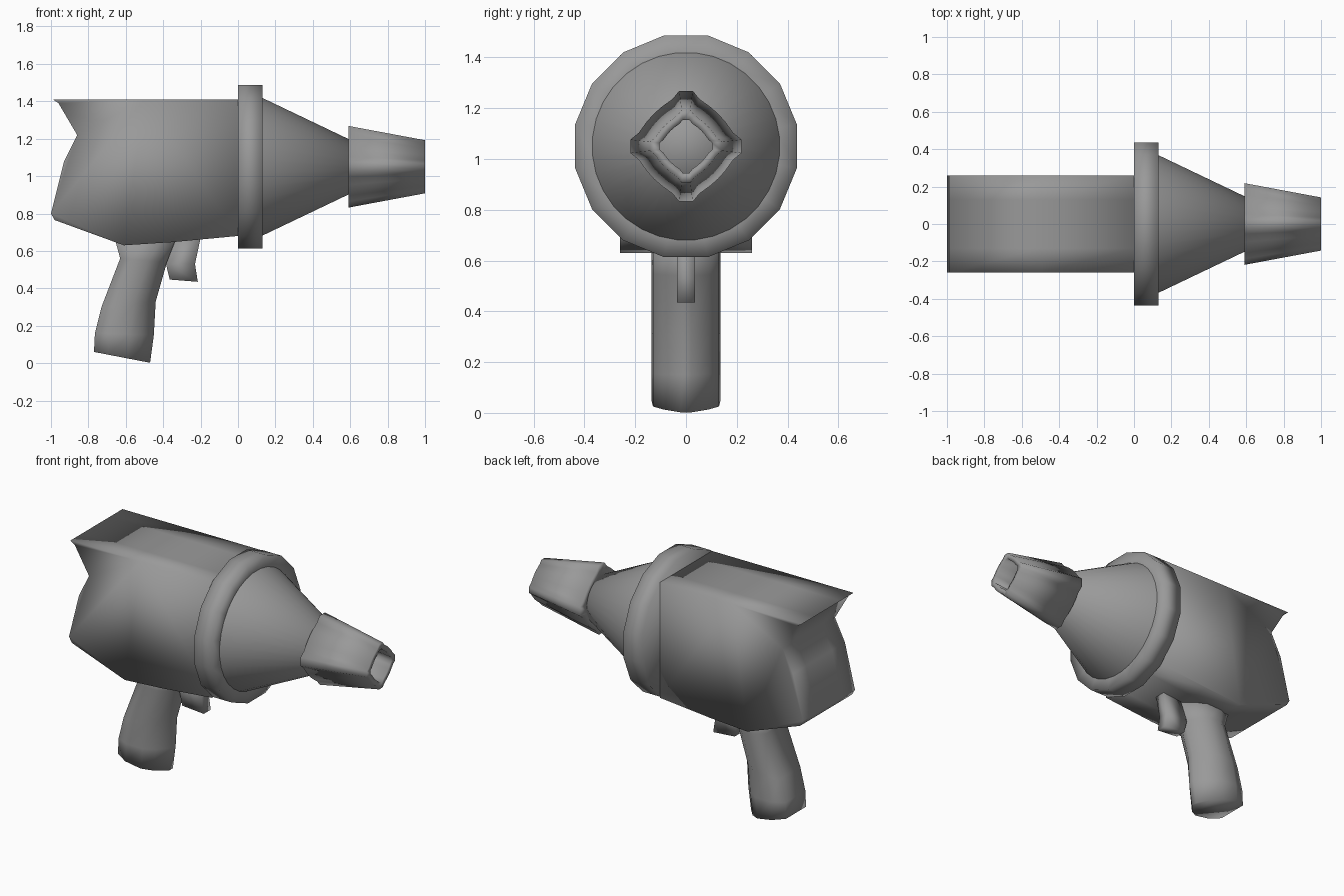
import bpy, bmesh
from math import sin, cos, pi, radians

if "Cube" in bpy.data.objects:
    bpy.data.objects.remove(bpy.data.objects["Cube"])

grey = bpy.data.materials.new("dark_grey")
grey.diffuse_color = (.32, .32, .32, 1)
grey.use_nodes = True
grey.node_tree.nodes["Principled BSDF"].inputs["Base Color"].default_value = grey.diffuse_color


def finish(name, bm):
    bmesh.ops.recalc_face_normals(bm, faces=bm.faces)
    me = bpy.data.meshes.new(name)
    bm.to_mesh(me)
    bm.free()
    me.materials.append(grey)
    ob = bpy.data.objects.new(name, me)
    bpy.context.collection.objects.link(ob)
    bpy.ops.object.select_all(action='DESELECT')
    ob.select_set(True)
    bpy.context.view_layer.objects.active = ob
    bpy.ops.object.shade_smooth()
    return ob


def loft(name, rings, closed=False):
    """Bridge equal-length rings of points; cap the ends, or join them if closed."""
    bm = bmesh.new()
    loops = [[bm.verts.new(p) for p in r] for r in rings]
    pairs = list(zip(loops, loops[1:]))
    if closed:
        pairs.append((loops[-1], loops[0]))
    for a, b in pairs:
        for i in range(len(a)):
            j = (i + 1) % len(a)
            bm.faces.new((a[i], a[j], b[j], b[i]))
    if not closed:
        bm.faces.new(loops[0])
        bm.faces.new(loops[-1])
    return finish(name, bm)


def slab(name, profile, ys):
    return loft(name, [[(x, y, z) for x, z in profile] for y in ys])


AXIS = 1.05


def circle(x, r, n):
    return [(x, r * cos(2 * pi * (i + .5) / n), AXIS + r * sin(2 * pi * (i + .5) / n))
            for i in range(n)]


# Main housing: side profile with notched rear, softly shaded edges
body = [(-.99, 1.41), (-.5, 1.41), (0, 1.41), (0, .68), (-.35, .647), (-.61, .63),
        (-.98, .765), (-1, .80), (-.93, 1.08), (-.86, 1.22), (-.96, 1.39)]
slab("housing", body, (-.26, -.13, .13, .26))

# Sixteen-sided collar
loft("collar", [circle(0, .445, 16), circle(.13, .445, 16), circle(.13, .36, 16)])

# Tapered front cone
loft("cone", [circle(.10, .384, 32), circle(.13, .37, 32), circle(.62, .135, 32)])


# Hollow nozzle with four small fins
def finned(x, r):
    pts = []
    for q in range(4):
        for deg, f in ((-7, 1), (7, 1), (16, .88), (32, .83), (45, .82), (58, .83), (74, .88)):
            a = radians(90 * q + deg)
            pts.append((x, r * f * cos(a), AXIS + r * f * sin(a)))
    return pts


loft("nozzle", [finned(.59, .22), finned(1, .143), finned(1, .105), finned(.59, .15)],
     closed=True)

# Grip: (back x, back z, front x, front z) at each level, rounded cross-section
levels = [(-.66, .67, -.33, .67), (-.63, .56, -.38, .54), (-.73, .30, -.44, .33),
          (-.765, .16, -.45, .15), (-.77, .06, -.47, .002)]
section = [(0, .10), (.25, .135), (.6, .13), (.8, .09), (1, .02)]
section += [(t, -y) for t, y in reversed(section)]
loft("grip", [[(bx + t * (fx - bx), y, bz + t * (fz - bz)) for t, y in section]
              for bx, bz, fx, fz in levels])

# Trigger
trigger = [(-.33, .67), (-.2, .67), (-.23, .53), (-.215, .435), (-.365, .447), (-.385, .53)]
slab("trigger", trigger, (-.035, .035))
